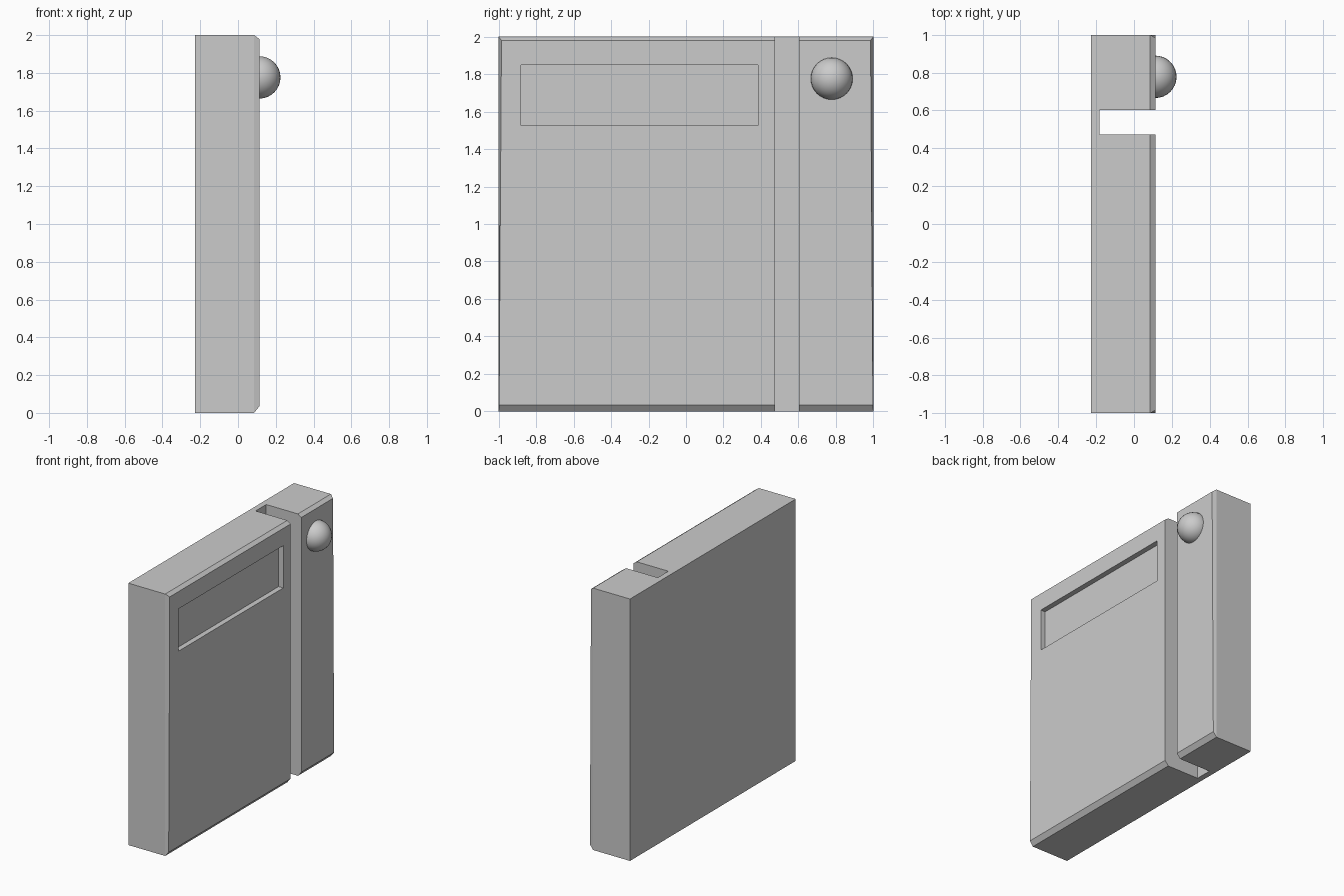
import bpy, bmesh
from mathutils import Matrix, Vector

if "Cube" in bpy.data.objects:
    bpy.data.objects.remove(bpy.data.objects["Cube"])

grey = bpy.data.materials.new("light grey")
grey.use_nodes = True
grey.diffuse_color = (0.6, 0.6, 0.6, 1)
grey.node_tree.nodes["Principled BSDF"].inputs["Base Color"].default_value = (0.6, 0.6, 0.6, 1)


def finish(name, bm):
    bmesh.ops.recalc_face_normals(bm, faces=bm.faces)
    mesh = bpy.data.meshes.new(name)
    bm.to_mesh(mesh)
    bm.free()
    mesh.materials.append(grey)
    obj = bpy.data.objects.new(name, mesh)
    bpy.context.collection.objects.link(obj)
    return obj


def box(name, low, high):
    bm = bmesh.new()
    low, high = Vector(low), Vector(high)
    bmesh.ops.create_cube(bm, size=1, matrix=Matrix.Translation((low + high) / 2)
                          @ Matrix.Diagonal((high - low).to_4d()))
    return finish(name, bm)


def cut(target, cutter):
    cutter.hide_render = True
    mod = target.modifiers.new(cutter.name, 'BOOLEAN')
    mod.operation = 'DIFFERENCE'
    mod.solver = 'EXACT'
    mod.object = cutter
    bpy.context.view_layer.objects.active = target
    bpy.ops.object.modifier_apply(modifier=mod.name)
    bpy.data.objects.remove(cutter)


# Slab with a narrow bevel around its +x face, tapering away down the sides
BACK, FACE = -0.227, 0.113
bm = bmesh.new()
bmesh.ops.create_cube(bm, size=2, matrix=Matrix.Translation((0, 0, 1)))
for v in bm.verts:
    v.co.x = FACE if v.co.x > 0 else BACK
front = [f for f in bm.faces if f.normal.x > 0.9]
bmesh.ops.inset_region(bm, faces=front, thickness=0.01)
inner = set(front[0].verts)
for v in bm.verts:
    if v in inner:
        top = v.co.z > 1
        v.co.z = 1.98 if top else 0.035
        v.co.y = (1 if v.co.y > 0 else -1) * (0.985 if top else 0.998)
    elif v.co.x > 0:
        v.co.x = 0.085
slab = finish("body", bm)

# Full height slot and shallow display recess
cut(slab, box("slot_cutter", (-0.183, 0.474, -0.1), (0.3, 0.602, 2.1)))
cut(slab, box("recess_cutter", (0.073, -0.88, 1.525), (0.3, 0.385, 1.848)))

# Round knob, half sunk into the narrow strip
bm = bmesh.new()
bmesh.ops.create_uvsphere(bm, u_segments=32, v_segments=16, radius=0.112,
                          matrix=Matrix.Translation((FACE, 0.778, 1.776)))
knob = finish("knob", bm)
for poly in knob.data.polygons:
    poly.use_smooth = True
